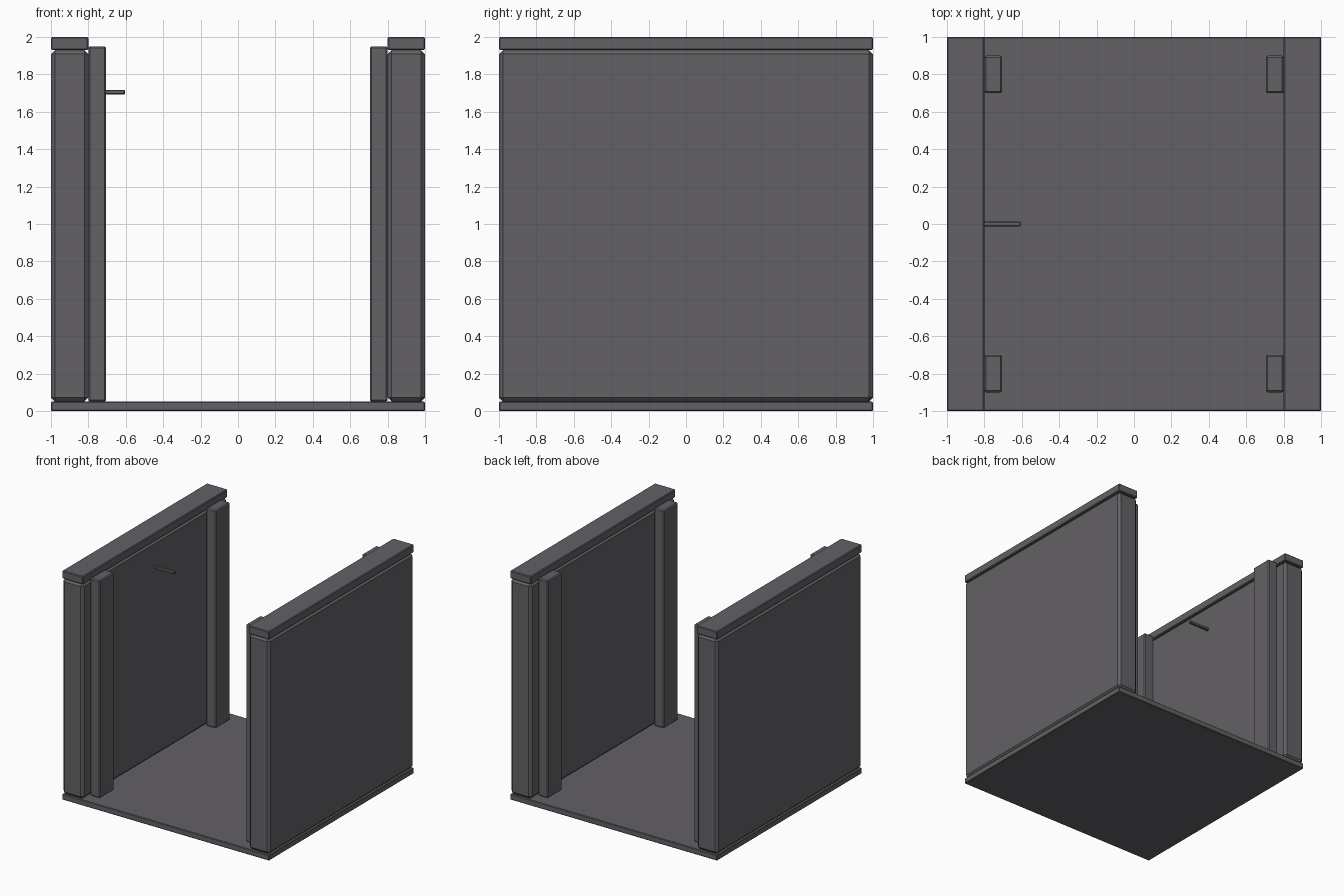
import bpy
import bmesh
from mathutils import Matrix, Vector

if "Cube" in bpy.data.objects:
    bpy.data.objects.remove(bpy.data.objects["Cube"])

grey = bpy.data.materials.new("warm dark grey")
grey.diffuse_color = (0.125, 0.119, 0.130, 1.0)
grey.use_nodes = True
grey.node_tree.nodes["Principled BSDF"].inputs["Base Color"].default_value = grey.diffuse_color


def block(name, lo, hi, chamfer):
    """Chamfered box between two corners."""
    lo, hi = Vector(lo), Vector(hi)
    bm = bmesh.new()
    bmesh.ops.create_cube(bm, size=1.0)
    bmesh.ops.scale(bm, vec=hi - lo, verts=bm.verts)
    bmesh.ops.translate(bm, vec=(lo + hi) / 2, verts=bm.verts)
    bmesh.ops.bevel(bm, geom=bm.edges[:], offset=chamfer, segments=1,
                    profile=0.5, affect='EDGES')
    mesh = bpy.data.meshes.new(name)
    bm.to_mesh(mesh)
    bm.free()
    mesh.materials.append(grey)
    obj = bpy.data.objects.new(name, mesh)
    bpy.context.collection.objects.link(obj)
    return obj


# Floor slab
block("floor", (-1, -1, 0), (1, 1, 0.05), 0.005)

# Side walls, top caps and inner posts
for side, s in (("left", -1), ("right", 1)):
    def span(a, b):
        return sorted((s * a, s * b))

    x0, x1 = span(0.8, 1.0)
    block(side + "_wall", (x0, -1, 0.05), (x1, 1, 1.93), 0.022)
    block(side + "_cap", (x0, -1, 1.93), (x1, 1, 2.0), 0.006)
    p0, p1 = span(0.705, 0.8)
    for end, y in (("front", -0.8), ("back", 0.8)):
        block(side + "_" + end + "_post", (p0, y - 0.1, 0.05),
              (p1, y + 0.1, 1.95), 0.009)

# Small peg on the inside of the left wall
block("peg", (-0.81, -0.0125, 1.6925), (-0.605, 0.0125, 1.7175), 0.004)
